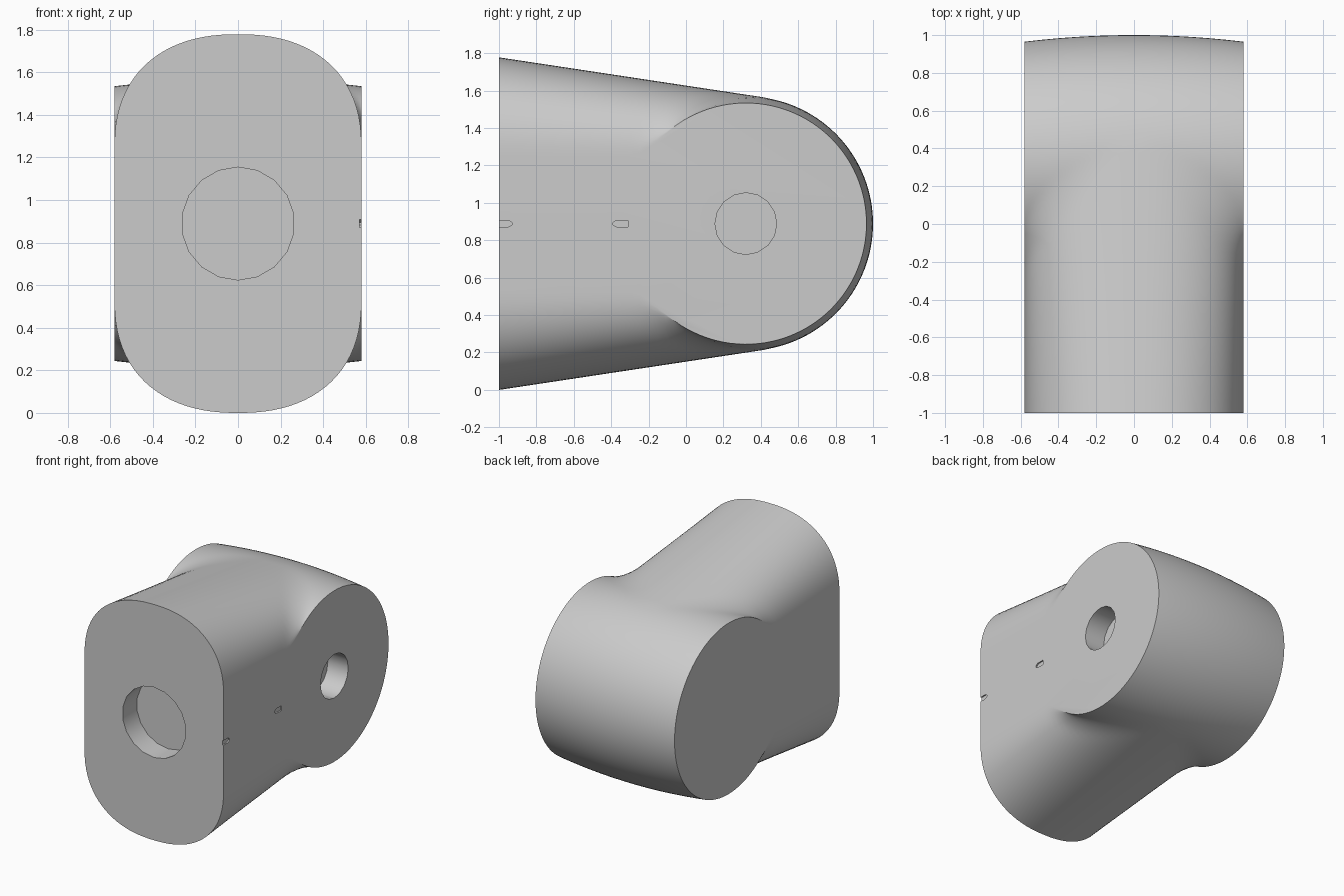
import bpy, bmesh, math
from mathutils import Matrix, Vector

cube = bpy.data.objects.get("Cube")
if cube:
    bpy.data.objects.remove(cube)

HALF, MID, AXIS_Y = 0.58, 0.889, 0.32     # half width, centre height, barrel axis
TANGENT_Y = 0.42                          # where the taper meets the barrel
NX, NY = 44, 60

grey = bpy.data.materials.new("light_grey")
grey.use_nodes = True
colour = (0.6, 0.6, 0.6, 1)
grey.diffuse_color = colour
grey.node_tree.nodes["Principled BSDF"].inputs["Base Color"].default_value = colour


def make_object(name, bm):
    bmesh.ops.recalc_face_normals(bm, faces=bm.faces)
    mesh = bpy.data.meshes.new(name)
    bm.to_mesh(mesh)
    bm.free()
    mesh.materials.append(grey)
    obj = bpy.data.objects.new(name, mesh)
    bpy.context.collection.objects.link(obj)
    return obj


def barrel_radius(u):
    return 0.68 - 0.035 * u * u


def half_height(u, y):
    """Half height of the body: tapered neck blended into the cross barrel."""
    barrel = math.sqrt(max(0, barrel_radius(u) ** 2 - (y - AXIS_Y) ** 2))
    if y > TANGENT_Y:
        return barrel
    crown = MID - 0.151 * (y + 1)
    flat = 0.36
    neck = flat + (crown - flat) * max(0, 1 - abs(u) ** 2.3) ** (1 / 2.3)
    k = max(0.001, 0.15 * min(1, (TANGENT_Y - y) / 0.5) * abs(u))
    blend = max(0, k - abs(barrel - neck)) / k
    return max(barrel, neck) + blend * blend * k / 4


# Body: mirrored upper and lower skins, closed by flat walls
bm = bmesh.new()
upper, lower = [], []
for i in range(NX + 1):
    u = math.sin((i / NX - 0.5) * math.pi)
    end = AXIS_Y + barrel_radius(u)
    ys = [-1 + (end + 1) * math.sin(j / NY * math.pi / 2) for j in range(NY + 1)]
    for skin, sign in ((upper, 1), (lower, -1)):
        skin.append([bm.verts.new((u * HALF, y, MID + sign * half_height(u, y)))
                     for y in ys])
for skin in (upper, lower):
    for i in range(NX):
        for j in range(NY):
            bm.faces.new((skin[i][j], skin[i + 1][j],
                          skin[i + 1][j + 1], skin[i][j + 1]))
for i in (0, NX):
    bm.faces.new(upper[i] + lower[i][::-1])
bm.faces.new([c[0] for c in upper] + [c[0] for c in reversed(lower)])
bmesh.ops.remove_doubles(bm, verts=bm.verts, dist=0.0005)
body = make_object("joint_body", bm)


def cut(cutter):
    cutter.hide_render = True
    mod = body.modifiers.new("cut", "BOOLEAN")
    mod.operation, mod.solver, mod.object = "DIFFERENCE", "EXACT", cutter
    bpy.context.view_layer.objects.active = body
    bpy.ops.object.modifier_apply(modifier=mod.name)
    bpy.data.objects.remove(cutter)


def socket(name, centre, axis, radius, sides, depth):
    bm = bmesh.new()
    turn = Matrix.Rotation(math.pi / 2, 4, axis)
    bmesh.ops.create_cone(bm, cap_ends=True, segments=sides, radius1=radius,
                          radius2=radius, depth=2 * depth,
                          matrix=Matrix.Translation(centre) @ turn)
    cut(make_object(name, bm))


def notch(name, start, tip):
    """Small pointed alignment slot in the left wall."""
    bm = bmesh.new()
    shoulder = tip + (0.02 if tip < start else -0.02)
    outline = [(start, -0.018), (shoulder, -0.018), (tip, -0.006),
               (tip, 0.006), (shoulder, 0.018), (start, 0.018)]
    face = bm.faces.new([bm.verts.new((HALF - 0.01, y, MID + z)) for y, z in outline])
    ext = bmesh.ops.extrude_face_region(bm, geom=[face])
    bmesh.ops.translate(bm, vec=Vector((0.05, 0, 0)),
                        verts=[g for g in ext["geom"] if isinstance(g, bmesh.types.BMVert)])
    cut(make_object(name, bm))


# Blind sockets and alignment notches
socket("front_socket", (0, -1, MID), "X", 0.265, 18, 0.17)
socket("side_socket", (HALF, AXIS_Y, MID), "Y", 0.165, 16, 0.17)
notch("front_notch", -1.05, -0.93)
notch("middle_notch", -0.31, -0.39)

bpy.ops.object.select_all(action="DESELECT")
body.select_set(True)
bpy.context.view_layer.objects.active = body
bpy.ops.object.shade_smooth_by_angle(angle=math.radians(30))
